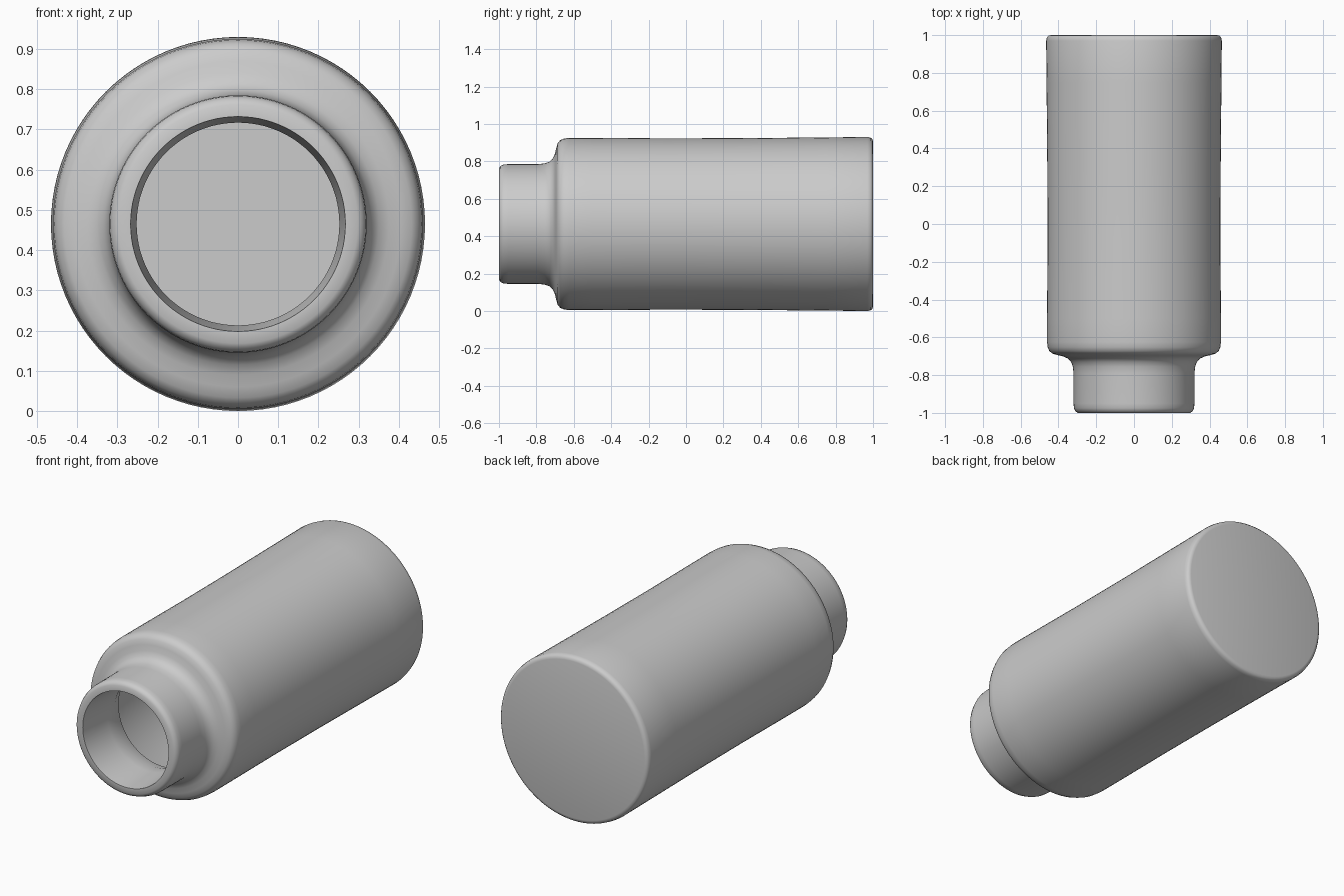
import bpy, bmesh, math
from mathutils import Vector

if "Cube" in bpy.data.objects:
    bpy.data.objects.remove(bpy.data.objects["Cube"])

AXIS_Z = 0.465   # height of the bottle's centre line
SIDES = 96

# Half section as (radius, y): base, wall, shoulder, neck, rim, then the hollow inside
outer = [(0, 1.0), (0.44, 1.0), (0.452, 0.997), (0.461, 0.988), (0.465, 0.97),
         (0.463, 0.75), (0.459, 0.3), (0.458, -0.1), (0.46, -0.5), (0.46, -0.625),
         (0.457, -0.652), (0.448, -0.673), (0.432, -0.686), (0.405, -0.694),
         (0.375, -0.701), (0.35, -0.712), (0.333, -0.73), (0.324, -0.755),
         (0.32, -0.79), (0.32, -0.95), (0.318, -0.975), (0.311, -0.991), (0.297, -1.0)]
inner = [(0.267, -1.0), (0.252, -0.8), (0.252, -0.74), (0.275, -0.67),
         (0.33, -0.645), (0.385, -0.63), (0.4, -0.6), (0.4, 0.9), (0.385, 0.94), (0, 0.94)]


def revolve(name, profile):
    """Spin a (radius, y) profile around the y-parallel centre line."""
    bm = bmesh.new()
    verts = [bm.verts.new((r, y, AXIS_Z)) for r, y in profile]
    edges = [bm.edges.new(pair) for pair in zip(verts, verts[1:])]
    bmesh.ops.spin(bm, geom=verts + edges, cent=Vector((0, 0, AXIS_Z)),
                   axis=Vector((0, 1, 0)), angle=math.tau, steps=SIDES)
    bmesh.ops.remove_doubles(bm, verts=bm.verts, dist=1e-4)
    bmesh.ops.recalc_face_normals(bm, faces=bm.faces)
    mesh = bpy.data.meshes.new(name)
    bm.to_mesh(mesh)
    bm.free()
    obj = bpy.data.objects.new(name, mesh)
    bpy.context.collection.objects.link(obj)
    bpy.ops.object.select_all(action='DESELECT')
    obj.select_set(True)
    bpy.context.view_layer.objects.active = obj
    bpy.ops.object.shade_smooth_by_angle(angle=math.radians(35))
    return obj


# Hollow bottle lying on its side, mouth to the front
revolve("bottle", outer + inner)
